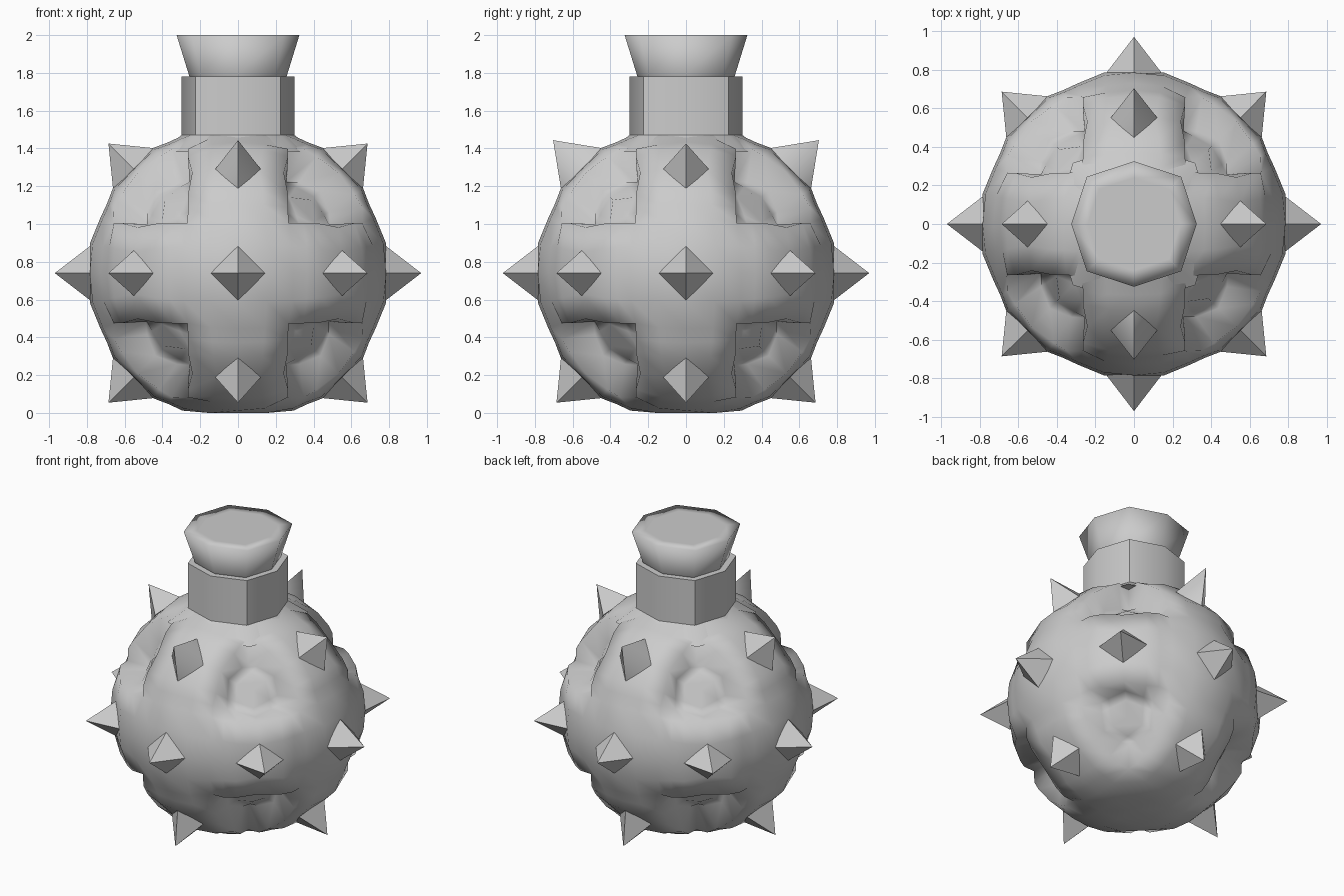
import bpy, bmesh
from math import radians, tan, sin, cos, pi
from mathutils import Vector

cube = bpy.data.objects.get("Cube")
if cube:
    bpy.data.objects.remove(cube, do_unlink=True)

GREY = (0.6, 0.6, 0.6, 1)
grey = bpy.data.materials.new("plain grey")
grey.use_nodes = True
grey.diffuse_color = GREY
grey.node_tree.nodes["Principled BSDF"].inputs["Base Color"].default_value = GREY

CENTRE = Vector((0, 0, 0.74))


def finish(name, bm, smooth=None):
    bmesh.ops.recalc_face_normals(bm, faces=bm.faces)
    mesh = bpy.data.meshes.new(name)
    bm.to_mesh(mesh)
    bm.free()
    mesh.materials.append(grey)
    obj = bpy.data.objects.new(name, mesh)
    bpy.context.collection.objects.link(obj)
    if smooth:
        bpy.ops.object.select_all(action="DESELECT")
        obj.select_set(True)
        bpy.context.view_layer.objects.active = obj
        bpy.ops.object.shade_smooth_by_angle(angle=radians(smooth))
    return obj


def lathe(name, profile, smooth, sides=8):
    """Capped, slightly squared octagonal shape from (radius, height) pairs."""
    bm = bmesh.new()
    rings = []
    for r, z in profile:
        ring = []
        for i in range(sides):
            a = 2 * pi * i / sides
            reach = r * (1.065 if i % 2 else 1)
            ring.append(bm.verts.new((reach * cos(a), reach * sin(a), z)))
        rings.append(ring)
    for a, b in zip(rings, rings[1:]):
        for i in range(sides):
            j = (i + 1) % sides
            bm.faces.new((a[i], a[j], b[j], b[i]))
    bm.faces.new(rings[0])
    bm.faces.new(rings[-1])
    return finish(name, bm, smooth)


# Body: cube grid wrapped on a ball, with a sunken, knobbed panel in each octant
angles = [0, 11.25, 22, 28, 34, 45]


def body_radius(low, mid):
    if low < 2:      # raised bands, with sixteen flat sides
        return 0.8 if mid in (1, 4) else 0.785
    if low == 2:     # rim of the panel
        return 0.76 if mid == 2 else 0.79
    if low == 3:     # foot of the panel wall
        return 0.61 + 0.025 * (mid - 3)
    return 0.63 if low == 4 else 0.67   # groove and knob


bm = bmesh.new()
bmesh.ops.create_cube(bm, size=2)
bmesh.ops.subdivide_edges(bm, edges=bm.edges[:], cuts=9, use_grid_fill=True)
for v in bm.verts:
    steps = [round(c * 5) for c in v.co]
    low, mid, high = sorted(abs(k) for k in steps)
    ray = Vector()
    for axis, k in enumerate(steps):
        angle = angles[abs(k)]
        if abs(k) == low == 2 and mid > 3:   # keep the rim straight
            angle += 1.25 * (mid - 3)
        ray[axis] = tan(radians(angle)) * (1 if k > 0 else -1)
    v.co = CENTRE + ray.normalized() * body_radius(low, mid)
    v.co.z = max(v.co.z, 0)
finish("body", bm, 120)

# Neck and stopper
lathe("neck", [(0.42, 1.38), (0.3, 1.47), (0.3, 1.78), (0.25, 1.78)], 50)
lathe("stopper", [(0.25, 1.75), (0.26, 1.79), (0.325, 2.0), (0.24, 2.0)], 120)


def spike(name, direction, across, half_a, half_b, tip=0.97, smooth=None):
    """Four-sided spike standing on the body along a direction."""
    d = Vector(direction).normalized()
    a = Vector(across).normalized()
    b = d.cross(a)
    bm = bmesh.new()
    base = [bm.verts.new(CENTRE + d * 0.78 + o)
            for o in (a * half_a, b * half_b, -a * half_a, -b * half_b)]
    top = bm.verts.new(CENTRE + d * tip)
    for i in range(4):
        bm.faces.new((base[i], base[(i + 1) % 4], top))
    bm.faces.new(base)
    finish(name, bm, smooth)


# Spikes on the four sides
side_names = {(1, 0): "left", (-1, 0): "right", (0, -1): "front", (0, 1): "back"}
for (x, y), side in side_names.items():
    spike(side + "_spike", (x, y, 0), (0, 0, 1), 0.146, 0.146)
    # Upper and lower diagonal spikes; the front and back upper ones are soft
    soft = y != 0
    spike(side + "_upper_spike", (x, y, 1), (-y, x, 0), 0.12, 0.155,
          0.995 if soft else 0.97, 80 if soft else None)
    spike(side + "_lower_spike", (x, y, -1), (-y, x, 0), 0.12, 0.155)

# Spikes on the corners of the equator
for x, side in ((1, "left"), (-1, "right")):
    for y, end in ((-1, "front"), (1, "back")):
        spike(end + "_" + side + "_corner_spike", (x, y, 0), (0, 0, 1), 0.12, 0.155)
